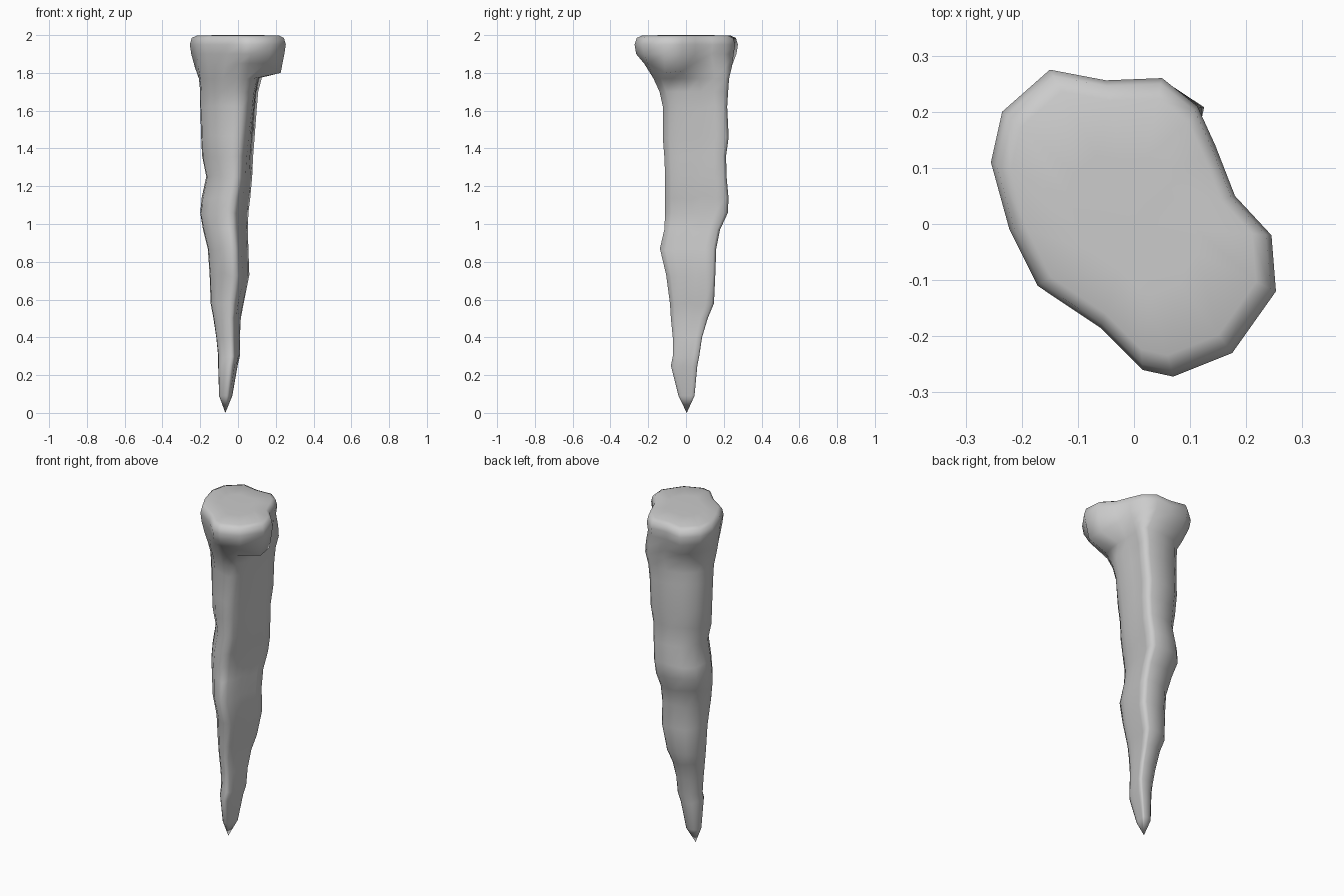
import bpy, bmesh, random

if "Cube" in bpy.data.objects:
    bpy.data.objects.remove(bpy.data.objects["Cube"])

random.seed(4)

# Shank cross-section in 0..1 of each level's x and y range (counter-clockwise from the front edge)
section = [(.68, 0), (.76, .1), (.83, .25), (.87, .42), (.92, .6), (.96, .8), (1, .95), (.9, 1),
           (.58, 1), (.28, .95), (.08, .8), (0, .62), (.02, .42), (.18, .24), (.38, .08), (.55, .02)]
# How far the front right edge swells towards the lobe near the top
swell = {0: .08, 1: .11, 2: .10, 3: .08, 4: .04, 15: .05}

# Shank levels: z, x min, x max, y min, y max
levels = [(.09, -.10, -.03, -.04, .045), (.25, -.105, -.002, -.08, .06), (.30, -.105, .01, -.07, .07),
          (.40, -.115, .01, -.07, .085), (.50, -.13, .015, -.08, .115), (.58, -.145, .03, -.085, .148),
          (.73, -.15, .06, -.105, .155), (.87, -.16, .055, -.138, .16), (.97, -.185, .052, -.115, .18),
          (1.06, -.20, .055, -.11, .222), (1.14, -.192, .065, -.112, .225), (1.25, -.168, .075, -.11, .215),
          (1.36, -.19, .08, -.115, .212), (1.46, -.195, .088, -.123, .226), (1.62, -.20, .10, -.122, .218),
          (1.70, -.20, .107, -.14, .223), (1.77, -.207, .125, -.172, .228)]

# Head outline seen from above, matched point for point to the section
head = [(.07, -.272), (.175, -.23), (.253, -.12), (.245, -.02), (.18, .05), (.145, .14), (.113, .21),
        (.05, .26), (-.05, .256), (-.15, .275), (-.235, .2), (-.255, .11), (-.222, -.01),
        (-.172, -.11), (-.06, -.185), (.015, -.26)]


def shank_ring(z, x0, x1, y0, y1):
    t = min(max((z - 1.1) / .6, 0), 1)
    return [(x0 + (u + t * swell.get(i, 0)) * (x1 - x0), y0 + v * (y1 - y0), z)
            for i, (u, v) in enumerate(section)]


def head_ring(z, scale):
    return [(x * scale, y * scale, z) for x, y in head]


rings = [shank_ring(*lv) for lv in levels]

# Hammered unevenness along the shank
for ring in rings[1:-2]:
    for i, (x, y, z) in enumerate(ring):
        if 0 < section[i][0] < 1 and 0 < section[i][1] < 1:
            ring[i] = (x, y, z + random.uniform(-.012, .012))

# Underside of the head, with the lobe hanging to a blunt point at the front right
drop = {0: (.5, 1.85), 1: (.72, 1.85), 2: (.82, 1.8), 3: (.82, 1.81), 4: (.6, 1.86), 15: (.5, 1.85)}
under = []
for i, ((sx, sy, _), (hx, hy)) in enumerate(zip(rings[-1], head)):
    f, z = drop.get(i, (.45, 1.83))
    under.append((sx + f * (hx - sx), sy + f * (hy - sy), z))
rings += [under, head_ring(1.90, .97), head_ring(1.95, 1), head_ring(1.985, .96), head_ring(1.997, .86),
          head_ring(2.0, .45)]

# Skin the rings into one forged nail
bm = bmesh.new()
loops = [[bm.verts.new(p) for p in ring] for ring in rings]
n = len(section)
for a, b in zip(loops, loops[1:]):
    for i in range(n):
        j = (i + 1) % n
        bm.faces.new((a[i], a[j], b[j], b[i]))
tip = bm.verts.new((-.067, .004, 0))
crown = bm.verts.new((0, 0, 2.0))
for i in range(n):
    j = (i + 1) % n
    bm.faces.new((loops[0][j], loops[0][i], tip))
    bm.faces.new((loops[-1][i], loops[-1][j], crown))
bmesh.ops.recalc_face_normals(bm, faces=bm.faces)

mesh = bpy.data.meshes.new("forged_nail")
bm.to_mesh(mesh)
bm.free()
nail = bpy.data.objects.new("forged_nail", mesh)
bpy.context.collection.objects.link(nail)
bpy.context.view_layer.objects.active = nail
nail.select_set(True)
bpy.ops.object.shade_smooth_by_angle(angle=1.4)
